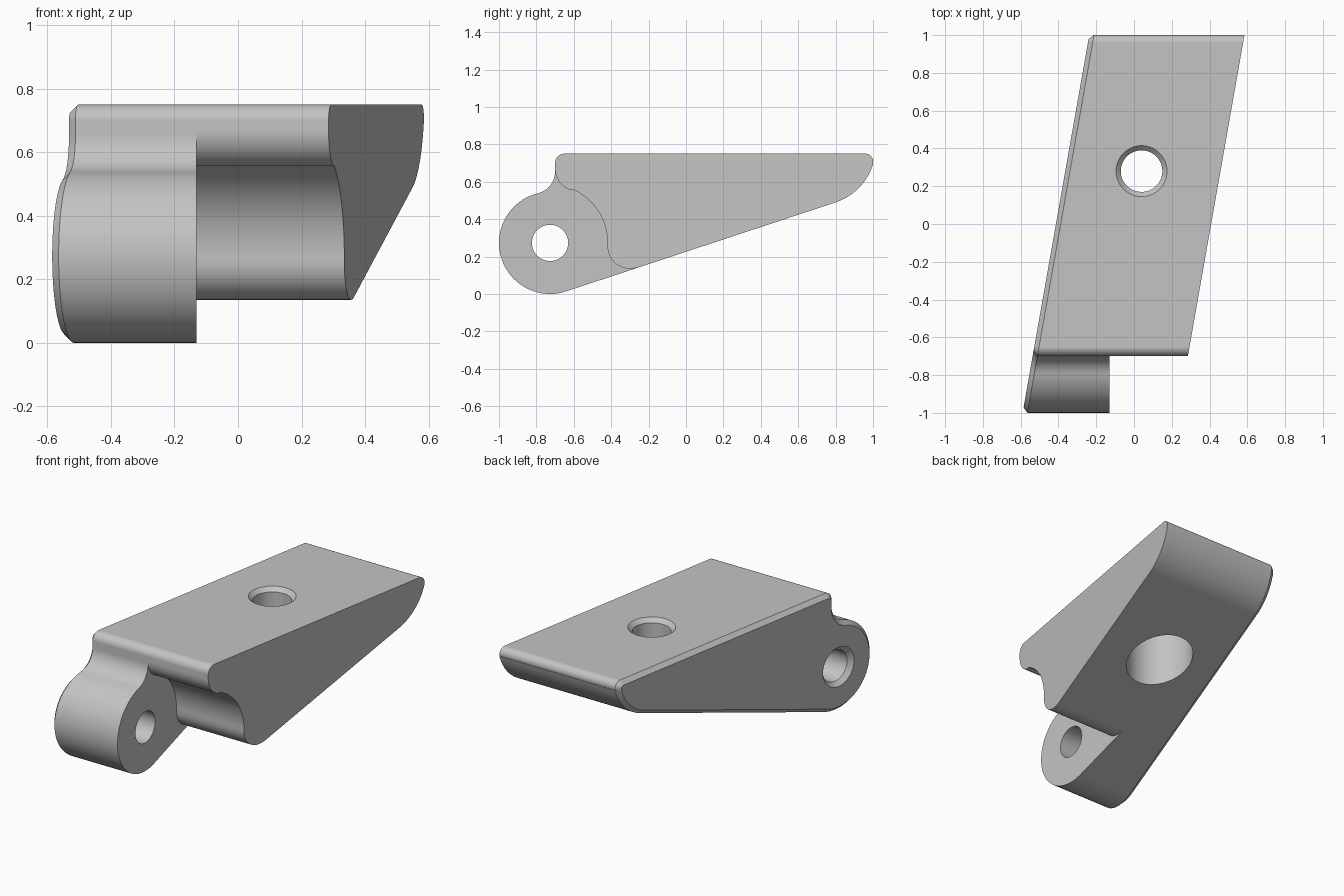
import bpy, bmesh
from math import cos, sin, radians, tan
from mathutils import Matrix, Vector

cube = bpy.data.objects.get("Cube")
if cube:
    bpy.data.objects.remove(cube)

SLANT = tan(radians(10))      # sideways lean of both flanks
CHAMFER = 0.025
HINGE = (-0.727, 0.273)       # pivot centre (y, z)

grey = bpy.data.materials.new("plain grey")
grey.use_nodes = True
colour = (0.55, 0.55, 0.55, 1)
grey.diffuse_color = colour
grey.node_tree.nodes["Principled BSDF"].inputs["Base Color"].default_value = colour


def arc(centre, r, start, end, steps=16):
    """Points (y, z) along an arc, angles in degrees."""
    angles = [radians(start + (end - start) * i / steps) for i in range(steps + 1)]
    return [(centre[0] + r * cos(a), centre[1] + r * sin(a)) for a in angles]


def finish(bm, name):
    bmesh.ops.recalc_face_normals(bm, faces=bm.faces)
    mesh = bpy.data.meshes.new(name)
    bm.to_mesh(mesh)
    bm.free()
    mesh.materials.append(grey)
    ob = bpy.data.objects.new(name, mesh)
    bpy.context.collection.objects.link(ob)
    return ob


def prism(name, profile, x0, x1, slant=0.0, chamfer=0.0):
    """Extrude a (y, z) profile along x, with optional leaning ends."""
    bm = bmesh.new()
    ends = [[bm.verts.new((x + slant * y, y, z)) for y, z in profile] for x in (x0, x1)]
    low = bm.faces.new(ends[0])
    bm.faces.new(ends[1])
    n = len(profile)
    for i in range(n):
        j = (i + 1) % n
        bm.faces.new((ends[0][i], ends[0][j], ends[1][j], ends[1][i]))
    bmesh.ops.recalc_face_normals(bm, faces=bm.faces)
    if chamfer:
        bmesh.ops.inset_region(bm, faces=[low], thickness=chamfer, depth=chamfer,
                               use_even_offset=True)
    return finish(bm, name)


def revolve_cutter(name, rings, matrix, slant=0.0):
    """Stack of (height, radius) rings about an axis, capped at both ends."""
    bm = bmesh.new()
    loops = []
    for h, r in rings:
        loops.append([bm.verts.new(matrix @ Vector((x, y, h)))
                      for x, y in arc((0, 0), r, 0, 360, 64)[:-1]])
    for a, b in zip(loops, loops[1:]):
        for i in range(64):
            j = (i + 1) % 64
            bm.faces.new((a[i], a[j], b[j], b[i]))
    bm.faces.new(loops[0])
    bm.faces.new(loops[-1])
    for v in bm.verts:
        v.co.x += slant * (v.co.y - HINGE[0])
    return finish(bm, name)


def cut(target, cutter):
    cutter.hide_render = True
    mod = target.modifiers.new("cut", 'BOOLEAN')
    mod.operation = 'DIFFERENCE'
    mod.solver = 'EXACT'
    mod.object = cutter
    bpy.context.view_layer.objects.active = target
    bpy.ops.object.modifier_apply(modifier=mod.name)
    bpy.data.objects.remove(cutter)


# Wedge body with hinge barrel, neck fillet and rounded tail
outline = (arc(HINGE, 0.273, 103.3, 288.3, 40)
           + arc((0.703, 0.784), 0.31, -71.7, -16)
           + arc((0.96, 0.71), 0.04, -16, 90, 10)
           + arc((-0.65, 0.70), 0.05, 90, 180, 10)
           + arc((-0.82, 0.655), 0.12, 0, -76, 14)[:-1])
body = prism("wedge_lever_body", outline, -0.413 + CHAMFER, 0.4085, SLANT, CHAMFER)

# Clearance beside the hinge lug
clearance = (arc((-0.58, 0.67), 0.12, 180, 249.2)
             + arc((-0.73, 0.275), 0.31, 69.2, -2, 24)[1:]
             + arc((-0.30, 0.255), 0.12, 178, 288)[1:]
             + [(-0.26, -0.2), (-1.2, -0.2), (-1.2, 0.67)])
cut(body, prism("clearance_cutter", clearance, -0.13, 0.8))

# Vertical bolt hole: countersunk at the top, wide counterbore below
cut(body, revolve_cutter("bolt_cutter",
                         [(0, 0.195), (0.62, 0.195), (0.62, 0.11), (0.725, 0.11),
                          (0.75, 0.135), (0.8, 0.185)],
                         Matrix.Translation((0.04, 0.28, 0))))

# Pivot hole through the lug, chamfered on the leaning flank
flank = -0.413 + SLANT * HINGE[0]
along_x = Matrix.Translation((0, *HINGE)) @ Matrix.Rotation(radians(90), 4, 'Y')
cut(body, revolve_cutter("pivot_cutter",
                         [(flank - 0.05, 0.172), (flank, 0.122), (flank + CHAMFER, 0.097),
                          (0.1, 0.097)], along_x, SLANT))

# Smooth curves, crisp edges
bpy.ops.object.select_all(action='DESELECT')
body.select_set(True)
bpy.context.view_layer.objects.active = body
bpy.ops.object.shade_smooth_by_angle(angle=radians(25))
weighted = body.modifiers.new("flat_faces", 'WEIGHTED_NORMAL')
weighted.keep_sharp = True
